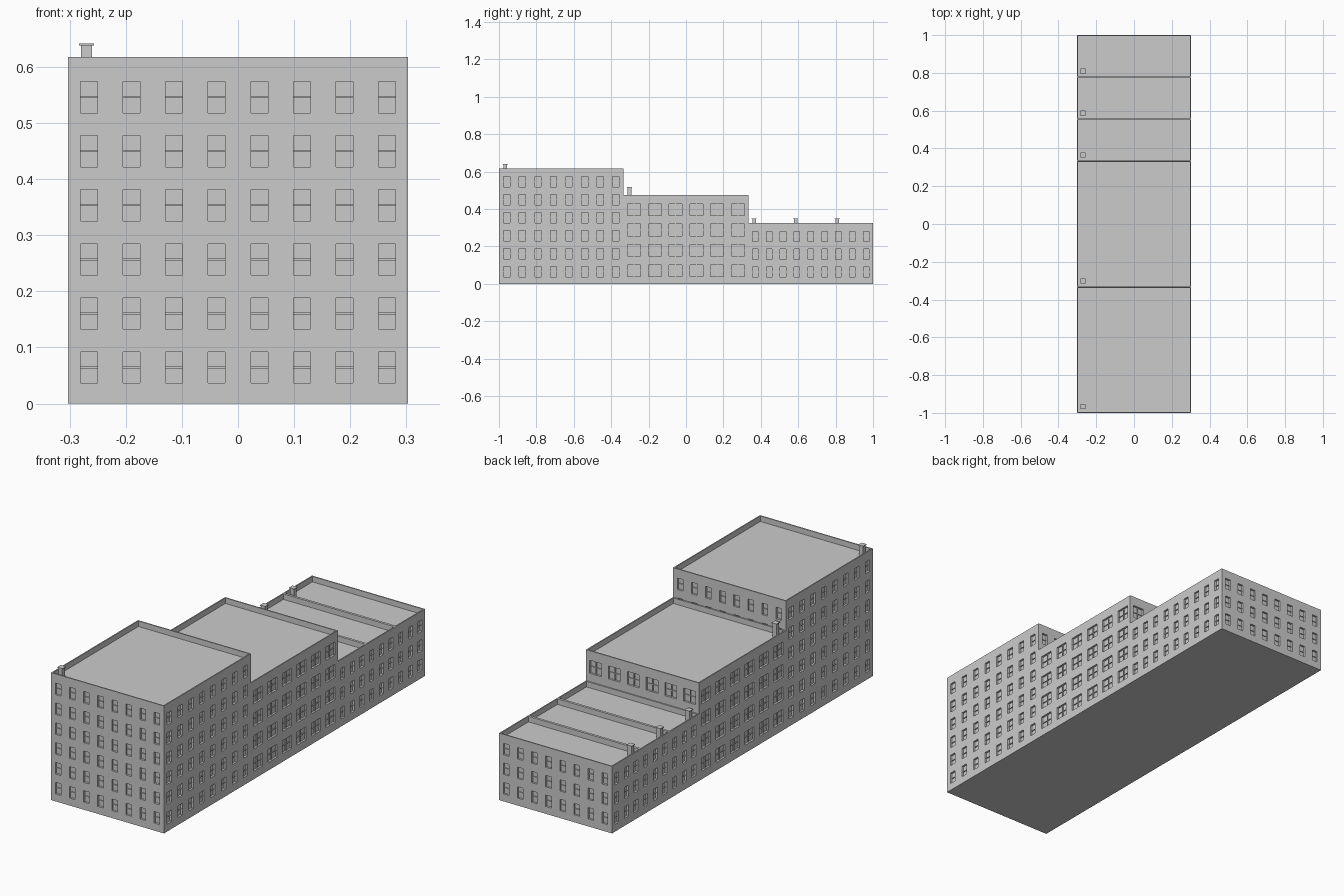
import bpy, bmesh
from mathutils import Vector

if "Cube" in bpy.data.objects:
    bpy.data.objects.remove(bpy.data.objects["Cube"])

HW = 0.303          # half width of the row of buildings
BASE = 0.016        # plinth height below the first floor
DEPTH = 0.010       # window recess
Z = Vector((0, 0, 1))


def quad(bm, *pts):
    bm.faces.new([bm.verts.new(p) for p in pts])


def box(bm, pts_fn, u0, u1, z0, z1, d0, d1):
    # raised bar in wall coordinates: front and four sides
    c = [(u0, z0), (u1, z0), (u1, z1), (u0, z1)]
    quad(bm, *[pts_fn(u, z, d1) for u, z in c])
    for i in range(4):
        a, b = c[i], c[(i + 1) % 4]
        quad(bm, pts_fn(*a, d0), pts_fn(*b, d0), pts_fn(*b, d1), pts_fn(*a, d1))


def wall(bm, start, u, width, height, cols, rows, floor, ratio, mullion):
    start, u = Vector(start), Vector(u)
    n = u.cross(Z)
    P = lambda a, z, d=0.0: start + u * a + Z * z + n * d
    pitch = width / cols
    us, zs = [0], [0]
    for i in range(cols):
        c = (i + 0.5) * pitch
        us += [c - pitch * ratio / 2, c + pitch * ratio / 2]
    for j in range(rows):
        c = BASE + (j + 0.5) * floor
        zs += [c - floor * 0.29, c + floor * 0.29]
    us.append(width)
    zs.append(height)
    for i in range(len(us) - 1):
        for j in range(len(zs) - 1):
            a, b, c, d = us[i], us[i + 1], zs[j], zs[j + 1]
            ring = [(a, c), (b, c), (b, d), (a, d)]
            if not (i % 2 and j % 2):
                quad(bm, *[P(*r) for r in ring])
                continue
            # recessed window: jambs, pane, glazing bars
            for k in range(4):
                r, s = ring[k], ring[(k + 1) % 4]
                quad(bm, P(*r), P(*s), P(*s, -DEPTH), P(*r, -DEPTH))
            quad(bm, *[P(*r, -DEPTH) for r in ring])
            m = (c + d) / 2
            box(bm, P, a, b, m - 0.0015, m + 0.0015, -DEPTH, -DEPTH + 0.004)
            if mullion:
                m = (a + b) / 2
                box(bm, P, m - 0.002, m + 0.002, c, d, -DEPTH, -DEPTH + 0.005)


def finish(bm, name):
    bmesh.ops.remove_doubles(bm, verts=bm.verts, dist=1e-5)
    me = bpy.data.meshes.new(name)
    bm.to_mesh(me)
    bm.free()
    bpy.context.collection.objects.link(bpy.data.objects.new(name, me))


def building(name, y0, y1, h, rows, xcols, ycols, ratio, mullion, front, back):
    bm = bmesh.new()
    floor = (h - 0.04) / rows
    args = (rows, floor, ratio, mullion)
    # side walls, then exposed end walls
    wall(bm, (HW, y0, 0), (0, 1, 0), y1 - y0, h, ycols, *args)
    wall(bm, (-HW, y1, 0), (0, -1, 0), y1 - y0, h, ycols, *args)
    if front:
        wall(bm, (-HW, y0, 0), (1, 0, 0), 2 * HW, h, xcols, *args)
    if back:
        wall(bm, (HW, y1, 0), (-1, 0, 0), 2 * HW, h, xcols, *args)
    # parapet ring, sunken roof, floor slab
    def rect(t, z):
        return [Vector((sx * (HW - t), (y1 - t) if sy > 0 else (y0 + t), z))
                for sx, sy in ((-1, -1), (1, -1), (1, 1), (-1, 1))]
    t, drop = 0.006, 0.027
    o, i, r = rect(0, h), rect(t, h), rect(t, h - drop)
    for k in range(4):
        q = (k + 1) % 4
        quad(bm, o[k], o[q], i[q], i[k])
        quad(bm, i[k], i[q], r[q], r[k])
    quad(bm, *r)
    quad(bm, *reversed(rect(0, 0)))
    finish(bm, name)


def chimney(name, y, z0, z1):
    # square stack with a slightly wider cap
    bm = bmesh.new()
    for w, a, b in ((0.020, z0, z1 - 0.004), (0.027, z1 - 0.004, z1)):
        vs = bmesh.ops.create_cube(bm, size=1)["verts"]
        bmesh.ops.scale(bm, vec=(w, w, b - a), verts=vs)
        bmesh.ops.translate(bm, vec=(-0.27, y, (a + b) / 2), verts=vs)
    me = bpy.data.meshes.new(name)
    bm.to_mesh(me)
    bm.free()
    bpy.context.collection.objects.link(bpy.data.objects.new(name, me))


# tall front block, middle block, three low row houses
T = 1 / 3
building("tall_block", -1, -T, 0.618, 6, 8, 8, 0.40, False, True, True)
building("middle_block", -T, T, 0.475, 4, 6, 6, 0.62, True, False, True)
for k in range(3):
    y0 = T + k * 2 / 9
    building(f"row_house_{k + 1}", y0, y0 + 2 / 9, 0.325, 3, 8, 3, 0.40, False, False, k == 2)
    chimney(f"row_house_chimney_{k + 1}", y0 + 0.031, 0.298, 0.35)
chimney("tall_block_chimney", -0.966, 0.591, 0.642)
chimney("middle_block_chimney", -0.302, 0.448, 0.518)
